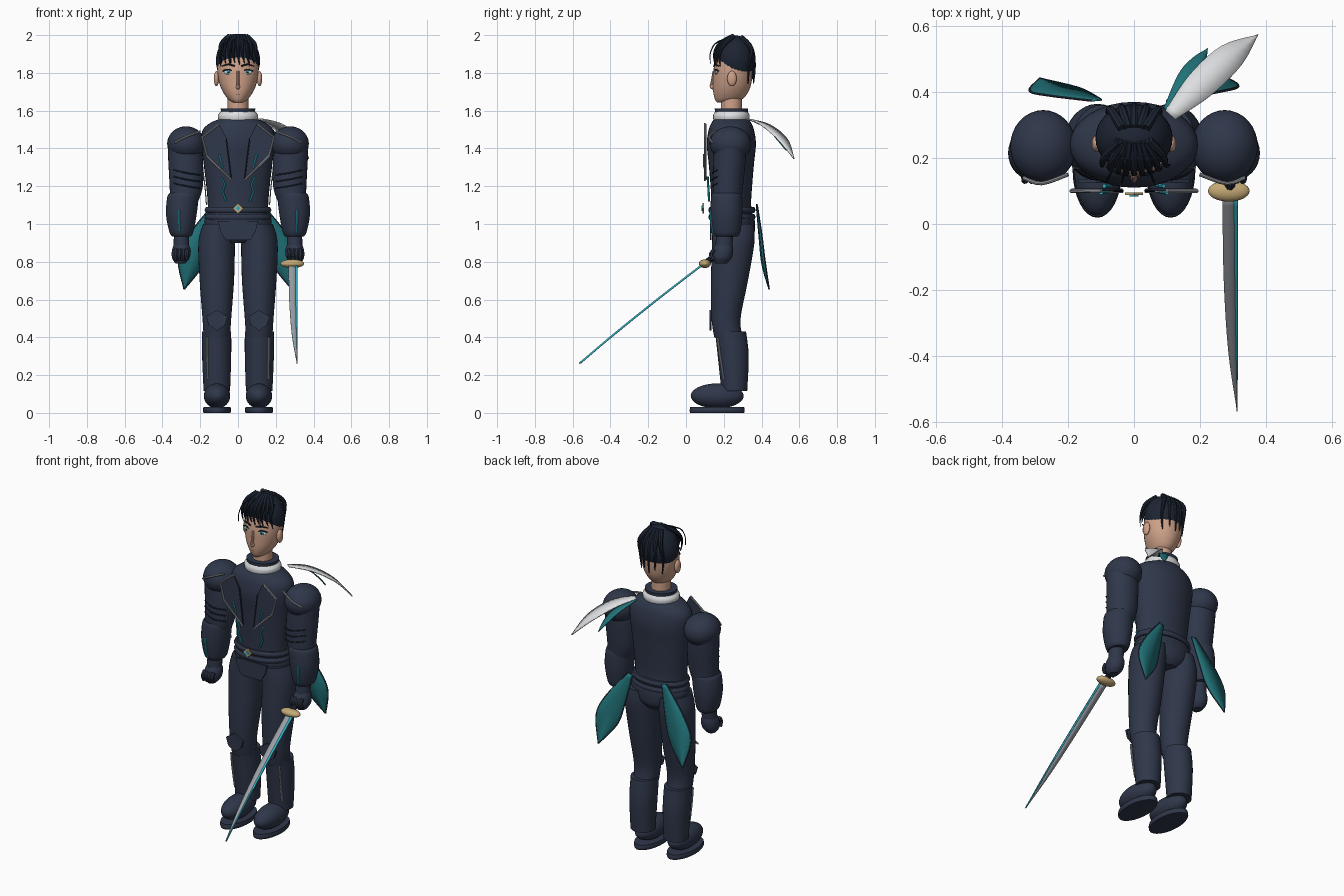
import bpy, bmesh, math
from mathutils import Vector as V

if "Cube" in bpy.data.objects:
    bpy.data.objects.remove(bpy.data.objects["Cube"])


def material(name, *rgb):
    m = bpy.data.materials.new(name)
    m.use_nodes = True
    m.diffuse_color = (*rgb, 1)
    m.node_tree.nodes["Principled BSDF"].inputs["Base Color"].default_value = (*rgb, 1)
    return m


NAVY = material("navy cloth", .028, .038, .068)
DARK = material("dark hair", .012, .018, .032)
SKIN = material("skin", .62, .36, .25)
TEAL = material("teal cloth", .015, .17, .19)
CYAN = material("bright cyan", .03, .45, .56)
WHITE = material("white", .72, .73, .75)
SILVER = material("silver", .33, .35, .38)
GOLD = material("gold", .55, .4, .18)
LIP = material("lip", .3, .12, .09)


def finish(name, bm, *mats, angle=40):
    bmesh.ops.recalc_face_normals(bm, faces=bm.faces)
    me = bpy.data.meshes.new(name)
    bm.to_mesh(me)
    bm.free()
    ob = bpy.data.objects.new(name, me)
    bpy.context.collection.objects.link(ob)
    for m in mats:
        me.materials.append(m)
    bpy.ops.object.select_all(action='DESELECT')
    ob.select_set(True)
    bpy.context.view_layer.objects.active = ob
    bpy.ops.object.shade_smooth_by_angle(angle=math.radians(angle))
    return ob


def spline(rows, steps=5):
    """Catmull-Rom resampling of equal-length tuples."""
    out = []
    for i in range(len(rows) - 1):
        a, b, c, d = (rows[max(0, min(len(rows) - 1, i + k))] for k in (-1, 0, 1, 2))
        for s in range(steps):
            t = s / steps
            out.append([.5 * (2 * q + (r - p) * t + (2*p - 5*q + 4*r - u) * t*t
                              + (3*q - p - 3*r + u) * t**3) for p, q, r, u in zip(a, b, c, d)])
    return out + [list(rows[-1])]


def loft(name, mat, rings, sx=1, n=32, steps=5):
    """Stack of ellipses: z, centre x, centre y, radius x, radius y."""
    bm = bmesh.new()
    loops = []
    for z, cx, cy, rx, ry in spline(rings, steps):
        loops.append([bm.verts.new((sx * cx + rx * math.cos(k * math.tau / n),
                                    cy + ry * math.sin(k * math.tau / n), z)) for k in range(n)])
    for lo, hi in zip(loops, loops[1:]):
        for k in range(n):
            bm.faces.new((lo[k], lo[k - 1], hi[k - 1], hi[k]))
    bm.faces.new(loops[0])
    bm.faces.new(loops[-1])
    return finish(name, bm, mat)


def ball(name, mat, centre, radii, cut=None):
    bm = bmesh.new()
    bmesh.ops.create_uvsphere(bm, u_segments=32, v_segments=20, radius=1)
    for v in bm.verts:
        v.co = V(centre) + v.co * V(radii)
    if cut:
        bmesh.ops.bisect_plane(bm, geom=bm.verts[:] + bm.edges[:] + bm.faces[:],
                               plane_co=cut[0], plane_no=cut[1], clear_inner=True)
        bmesh.ops.holes_fill(bm, edges=bm.edges[:])
    return finish(name, bm, mat)


def strand(name, mat, pts, radius, tip=1.0, steps=4, n=8):
    """Round tube along a path, narrowing to the tip fraction."""
    path = [V(p) for p in (spline(pts, steps) if steps > 1 else pts)]
    bm = bmesh.new()
    loops = []
    for i, p in enumerate(path):
        d = (path[min(i + 1, len(path) - 1)] - path[max(i - 1, 0)]).normalized()
        a = d.cross(V((.3, 1, .2))).normalized()
        b = d.cross(a)
        r = radius * (1 + (tip - 1) * (i / (len(path) - 1)) ** 1.5)
        loops.append([bm.verts.new(p + r * (a * math.cos(k * math.tau / n) + b * math.sin(k * math.tau / n)))
                      for k in range(n)])
    for lo, hi in zip(loops, loops[1:]):
        for k in range(n):
            bm.faces.new((lo[k], lo[k - 1], hi[k - 1], hi[k]))
    bm.faces.new(loops[0])
    bm.faces.new(loops[-1])
    return finish(name, bm, mat)


def leaf(name, mat, rows, across, trim=None, thick=.006):
    """Flat blade; rows hold x, y, z and half width, spread along 'across'."""
    across = V(across).normalized()
    rows = spline(rows)
    sides = [[V(r[:3]) + s * max(r[3], .001) * across for r in rows] for s in (-1, 1)]
    bm = bmesh.new()
    l, m, r = ([bm.verts.new(p) for p in ps] for ps in (sides[0], [V(q[:3]) for q in rows], sides[1]))
    for a, b in ((l, m), (m, r)):
        for i in range(len(rows) - 1):
            bm.faces.new((a[i], b[i], b[i + 1], a[i + 1]))
    ob = finish(name, bm, mat)
    sol = ob.modifiers.new("thickness", 'SOLIDIFY')
    sol.thickness, sol.offset = thick, 0
    if trim:
        for k, side in enumerate(sides):
            strand(f"{name}_edge_{k}", trim, side, .004, steps=1, n=6)


def plate(name, mat, pts, y, thick=.008):
    """Flat polygon in x, z facing the front."""
    bm = bmesh.new()
    f = bm.faces.new([bm.verts.new((x, y, z)) for x, z in pts])
    new = bmesh.ops.extrude_face_region(bm, geom=[f])["geom"]
    bmesh.ops.translate(bm, vec=(0, thick, 0), verts=[v for v in new if isinstance(v, bmesh.types.BMVert)])
    return finish(name, bm, mat)


# Torso, belt and neck
loft("torso", NAVY, [(1.03, 0, .245, .165, .112), (1.1, 0, .24, .16, .105), (1.2, 0, .24, .168, .11),
                     (1.32, 0, .24, .182, .12), (1.42, 0, .24, .194, .13), (1.49, 0, .24, .19, .122),
                     (1.53, 0, .24, .155, .108), (1.56, 0, .24, .09, .088)])
loft("pelvis", NAVY, [(1.05, 0, .245, .168, .115), (1.0, 0, .248, .178, .117),
                      (.94, 0, .25, .14, .11), (.9, 0, .25, .07, .08)])
for i, z in enumerate((1.02, 1.058)):
    loft(f"belt_band_{i}", NAVY, [(z, 0, .243, .168, .118), (z + .016, 0, .243, .177, .125),
                                  (z + .033, 0, .243, .168, .118)], steps=3)
plate("belt_flap", NAVY, [(-.105, 1.015), (.105, 1.015), (.095, .965), (.065, .915), (-.065, .915), (-.095, .965)], .127)
loft("neck", SKIN, [(1.55, 0, .24, .056, .056), (1.69, 0, .24, .054, .056)])
loft("collar", NAVY, [(1.54, 0, .24, .085, .085), (1.612, 0, .24, .092, .088)])
loft("collar_ring", WHITE, [(1.535, 0, .24, .085, .08), (1.55, 0, .24, .102, .094),
                            (1.575, 0, .24, .106, .096), (1.595, 0, .24, .092, .086)])
diamond = lambda r: [(-r, 1.083), (0, 1.083 - r), (r, 1.083), (0, 1.083 + r)]
plate("buckle", GOLD, diamond(.028), .088)
plate("buckle_gem", CYAN, diamond(.014), .083)

# Head and face
loft("head", SKIN, [(1.642, 0, .2, .022, .035), (1.66, 0, .225, .052, .072), (1.7, 0, .237, .08, .093),
                    (1.75, 0, .245, .1, .102), (1.82, 0, .25, .11, .104), (1.9, 0, .257, .1, .09),
                    (1.96, 0, .26, .05, .05)])
ball("nose", SKIN, (0, .142, 1.727), (.011, .016, .014))
strand("nose_bridge", SKIN, [(0, .148, 1.81), (0, .14, 1.76), (0, .132, 1.727)], .008)
strand("mouth", LIP, [(-.02, .153, 1.69), (0, .148, 1.687), (.02, .153, 1.69)], .003)

# Hair cap, fringe and loose locks
ball("hair_cap", DARK, (0, .261, 1.865), (.117, .102, .133), ((0, .16, 1.84), (0, .4, 1)))
for i in range(9):
    x = (i - 4) * .023
    y = .15 + 3.2 * x * x
    strand(f"fringe_{i}", DARK, [(x * .5, .25, 1.994), (x * .95, y + .03, 1.955), (x * 1.05, y, 1.9),
                                 (x * 1.1 + .01, y + .004, 1.835 + .015 * (i % 2))], .014, .1)
for i in range(5):
    x = (i - 2) * .035
    strand(f"back_lock_{i}", DARK, [(x * .5, .29, 1.988), (x, .345, 1.93), (x * 1.1, .362 - 6 * x * x, 1.84),
                                    (x, .358 - 6 * x * x, 1.745 + .02 * (i % 2))], .015, .15)
for i, x in enumerate((-.07, -.03, .05)):
    strand(f"loose_strand_{i}", DARK, [(x * .5, .22, 1.985), (x, .155, 1.955), (x * 1.2, .128, 1.9),
                                       (x * 1.25, .13, 1.85)], .004, .4)

for s, side in ((1, "left"), (-1, "right")):
    def mir(*pts):
        return [(s * p[0], *p[1:]) for p in pts]

    # Face features
    ball(f"{side}_ear", SKIN, (s * .114, .243, 1.77), (.014, .025, .04))
    ball(f"{side}_eye_white", WHITE, (s * .05, .164, 1.803), (.025, .008, .012))
    ball(f"{side}_iris", CYAN, (s * .05, .157, 1.803), (.012, .004, .012))
    ball(f"{side}_pupil", DARK, (s * .05, .154, 1.803), (.005, .003, .005))
    strand(f"{side}_lash", DARK, mir((.022, .153, 1.806), (.05, .156, 1.818), (.08, .172, 1.81)), .004)
    strand(f"{side}_brow", DARK, mir((.018, .149, 1.836), (.05, .154, 1.845), (.085, .175, 1.836)), .005, .5)

    # Arm, shoulder cap and hand
    ball(f"{side}_shoulder", NAVY, (s * .275, .235, 1.425), (.1, .11, .092))
    loft(f"{side}_upper_arm", NAVY, [(1.44, .285, .235, .088, .085), (1.33, .277, .23, .092, .085),
                                     (1.2, .274, .222, .088, .08), (1.12, .285, .217, .075, .075)], s)
    loft(f"{side}_forearm", NAVY, [(1.165, .288, .215, .074, .075), (1.14, .292, .215, .083, .083),
                                   (1.05, .3, .215, .081, .084), (.96, .3, .215, .064, .073),
                                   (.935, .299, .215, .05, .06)], s)
    loft(f"{side}_wrist", NAVY, [(.95, .299, .205, .04, .045), (.87, .3, .2, .042, .045)], s)
    loft(f"{side}_hand", NAVY, [(.89, .3, .2, .04, .045), (.86, .3, .195, .05, .055),
                                (.82, .303, .19, .046, .052), (.79, .305, .185, .025, .03)], s)
    for i in range(4):
        strand(f"{side}_finger_{i}", NAVY, mir((.27 + .02 * i, .15, .865), (.27 + .02 * i, .132, .84),
                                               (.272 + .02 * i, .145, .81)), .011)
    strand(f"{side}_forearm_light", CYAN, mir((.312, .131, 1.075), (.312, .132, 1.02), (.308, .143, .95)), .007, .7)
    strand(f"{side}_shoulder_trim", SILVER, mir((.335, .14, 1.43), (.28, .123, 1.46), (.2, .15, 1.49)), .006)
    for i in range(3):
        z = 1.2 + .035 * i
        strand(f"{side}_sleeve_fold_{i}", DARK, mir((.2, .17, z - .01), (.27, .14, z), (.34, .165, z + .015)), .004)

    # Lapel with trim and chest lights
    outline = [(.1, 1.53), (.19, 1.46), (.165, 1.36), (.035, 1.232)]
    plate(f"{side}_lapel", NAVY, [(s * x, z) for x, z in outline + [(.06, 1.45)]], .1)
    strand(f"{side}_lapel_trim", SILVER, [(s * x, .1, z) for x, z in outline], .006, steps=1)
    strand(f"{side}_lapel_fold", DARK, mir((.062, .1, 1.45), (.035, .1, 1.235)), .003, steps=1)
    strand(f"{side}_chest_light", CYAN, mir((.1, .095, 1.37), (.08, .095, 1.295)), .006, .6, steps=1)
    strand(f"{side}_waist_light", CYAN, mir((.09, .115, 1.25), (.07, .117, 1.21), (.082, .12, 1.17),
                                            (.062, .122, 1.12)), .006, steps=1)
    strand(f"{side}_waist_seam", SILVER, mir((.185, .17, 1.28), (.175, .17, 1.2), (.167, .17, 1.1)), .003)

    # Leg, boot and knee guard
    loft(f"{side}_leg", NAVY, [(1.0, .1, .25, .085, .11), (.9, .113, .25, .097, .112), (.7, .112, .23, .091, .098),
                               (.5, .112, .212, .076, .077), (.4, .112, .225, .07, .075)], s)
    loft(f"{side}_boot_shaft", NAVY, [(.43, .113, .236, .077, .082), (.3, .113, .25, .077, .082),
                                      (.115, .112, .256, .07, .068)], s)
    ball(f"{side}_boot_foot", NAVY, (s * .111, .165, .09), (.07, .14, .066))
    loft(f"{side}_sole", NAVY, [(0, .111, .165, .07, .143), (.012, .111, .165, .075, .146),
                                (.03, .111, .165, .072, .143)], s)
    guard = [(.055, .51), (.112, .545), (.168, .51), (.155, .465), (.112, .435), (.068, .465)]
    plate(f"{side}_knee_guard", NAVY, [(s * x, z) for x, z in guard], .124, .012)
    strand(f"{side}_boot_stripe", SILVER, mir((.163, .167, .4), (.163, .18, .3), (.16, .2, .18)), .006)

    # Coat tail
    leaf(f"{side}_coat_tail", TEAL, mir((.115, .375, 1.1, .015), (.2, .395, .93, .06), (.25, .41, .8, .068),
                                        (.285, .44, .655, 0)), (1, .1, s * .0 + .25 * s), NAVY)

# Back feathers from the left shoulder
leaf("white_feather", WHITE, [(.11, .33, 1.555, .02), (.2, .42, 1.525, .045), (.295, .51, 1.45, .042),
                              (.375, .572, 1.345, 0)], (1, -.9, .1))
leaf("teal_feather", TEAL, [(.1, .345, 1.55, .012), (.155, .44, 1.505, .025), (.195, .49, 1.45, .022),
                            (.222, .53, 1.39, 0)], (1, -.6, .1))

# Sword
ball("sword_guard", GOLD, (.287, .1, .79), (.063, .032, .023))
strand("sword_grip", DARK, [(.29, .1, .79), (.295, .22, .885)], .017, steps=1)
leaf("sword_blade", SILVER, [(.288, .09, .785, .02), (.29, -.15, .6, .019), (.298, -.38, .415, .013),
                             (.312, -.565, .262, 0)], (1, 0, 0), thick=.008)
leaf("sword_edge", CYAN, [(.309, .09, .787, .006), (.31, -.15, .602, .005), (.312, -.38, .417, .003),
                          (.313, -.56, .264, 0)], (1, 0, 0), thick=.01)
